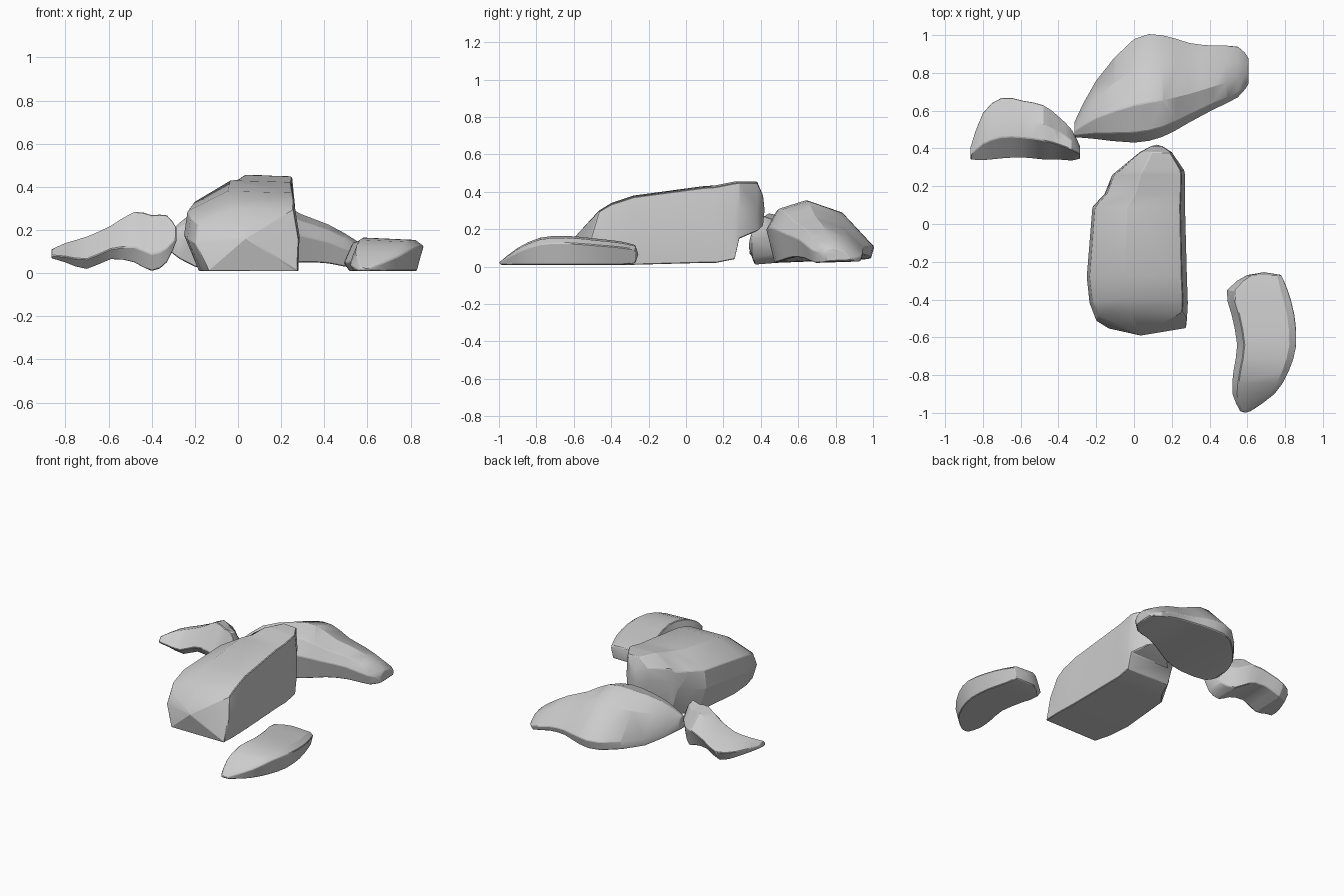
import bpy, bmesh, math
from mathutils import Vector

if "Cube" in bpy.data.objects:
    bpy.data.objects.remove(bpy.data.objects["Cube"])


def spline(a, b, c, d, t):
    # Catmull-Rom blend between b and c
    return 0.5 * (2 * b + (c - a) * t + (2 * a - 5 * b + 4 * c - d) * t * t
                  + (3 * b - a - 3 * c + d) * t ** 3)


def rock(name, axis, section, stations, steps=1, lean=0.0, bulge=(0.0, 0.0)):
    """Sweep one unit section along x or y, fitted at each station to
    (position, low side, high side, bottom, top)."""
    rows, n = [], len(stations)
    for i in range(n - 1):
        q = [stations[max(0, min(n - 1, i + k))] for k in (-1, 0, 1, 2)]
        for s in range(steps):
            rows.append([spline(*v, s / steps) for v in zip(*q)])
    rows.append(stations[-1])

    bm = bmesh.new()
    rings = []
    for i, (p, lo, hi, bot, top) in enumerate(rows):
        ring = []
        for u, v in section:
            side, z = lo + (hi - lo) * u, bot + (top - bot) * v
            q = p + lean * z / (1 + i * 1.5) if i < 2 else p
            ring.append(bm.verts.new((q, side, z) if axis == 'x' else (side, q, z)))
        rings.append(ring)
    m = len(section)
    for r0, r1 in zip(rings, rings[1:]):
        for j in range(m):
            k = (j + 1) % m
            bm.faces.new((r0[j], r0[k], r1[k], r1[j]))
    # Slightly domed ends
    for r, off in ((rings[0], bulge[0]), (rings[-1], bulge[1])):
        mid = sum((v.co for v in r), Vector()) / m
        mid['xy'.index(axis)] += off
        centre = bm.verts.new(mid)
        for j in range(m):
            bm.faces.new((r[j], r[(j + 1) % m], centre))
    bmesh.ops.recalc_face_normals(bm, faces=bm.faces)
    me = bpy.data.meshes.new(name)
    bm.to_mesh(me)
    bm.free()
    ob = bpy.data.objects.new(name, me)
    bpy.context.collection.objects.link(ob)
    bevel = ob.modifiers.new("worn_edges", 'BEVEL')
    bevel.width, bevel.segments, bevel.angle_limit = 0.004, 1, math.radians(35)
    bpy.ops.object.select_all(action='DESELECT')
    ob.select_set(True)
    bpy.context.view_layer.objects.active = ob
    bpy.ops.object.shade_smooth_by_angle(angle=math.radians(28))
    return ob


# Large central boulder: leaning front, notch on the left, undercut back
rock("large_boulder", 'y',
     [(.13, 0), (0, .45), (.03, .75), (.38, 1), (.95, .98), (1, .5), (.99, 0)],
     [(-.555, -.2, .28, .01, .3), (-.44, -.235, .285, .01, .34),
      (-.28, -.25, .28, .01, .38), (.09, -.22, .27, .02, .43),
      (.16, -.155, .27, .02, .435), (.26, -.115, .27, .04, .455),
      (.285, -.085, .265, .15, .455), (.38, .03, .2, .19, .455),
      (.412, .09, .15, .22, .38)], lean=.3, bulge=(-.085, .008))

# Broad slab behind, ridged in the middle and drooping to the right
rock("rear_slab", 'x',
     [(.08, 0), (0, .55), (.1, .86), (.36, 1), (.7, .8), (1, .25), (.97, .06)],
     [(-.315, .46, .54, .1, .19), (-.2, .45, .76, .03, .29),
      (0, .43, .98, .02, .345), (.15, .46, 1, .03, .35),
      (.29, .535, .96, .05, .275), (.42, .605, .945, .045, .225),
      (.55, .67, .94, .02, .15), (.605, .74, .88, .03, .1)], steps=2)

# Small arched rock at the left
rock("left_rock", 'x',
     [(.13, 0), (0, .3), (.35, 1), (.65, .92), (1, .55), (.85, .05)],
     [(-.865, .34, .41, .07, .11), (-.8, .335, .59, .05, .14),
      (-.7, .345, .67, .02, .17), (-.59, .35, .655, .065, .22),
      (-.48, .34, .63, .05, .285), (-.4, .34, .57, .01, .27),
      (-.33, .335, .5, .05, .27), (-.285, .345, .41, .15, .21)], steps=2)

# Low crescent rock at the right
rock("right_rock", 'y',
     [(.08, 0), (0, .3), (.12, 1), (.88, .93), (1, .75), (.9, 0)],
     [(-.99, .56, .62, .01, .03), (-.9, .52, .745, .01, .1),
      (-.78, .525, .82, .01, .155), (-.64, .545, .86, .01, .165),
      (-.48, .515, .85, .01, .15), (-.35, .49, .815, .01, .135),
      (-.27, .6, .78, .02, .115)], steps=2, bulge=(-.01, .015))
